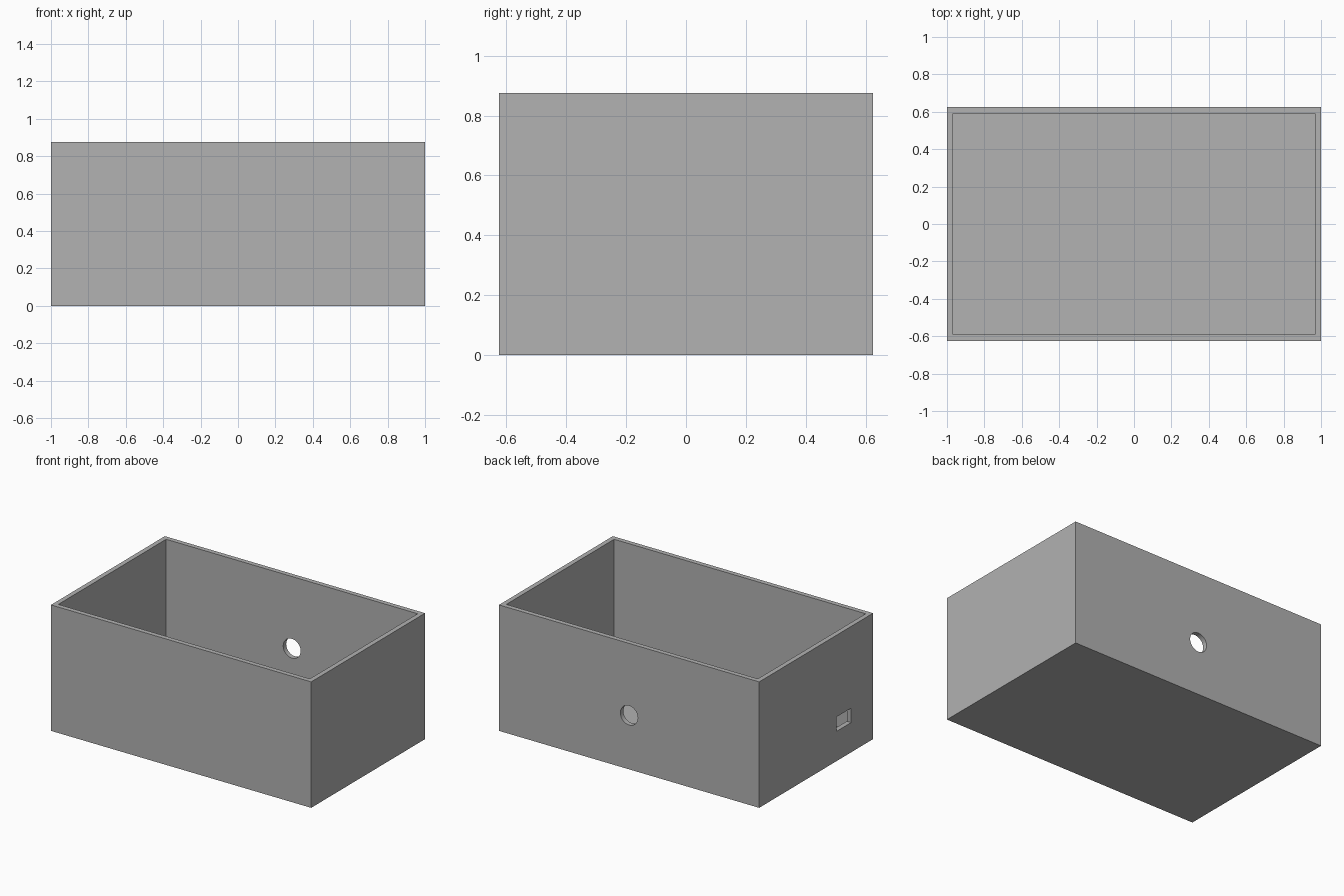
import bpy
from math import radians

cube = bpy.data.objects.get("Cube")
if cube:
    bpy.data.objects.remove(cube, do_unlink=True)

LENGTH, DEPTH, HEIGHT, WALL = 2.0, 1.25, 0.875, 0.0333

grey = bpy.data.materials.new("plain grey")
grey.use_nodes = True
grey.diffuse_color = (0.445, 0.445, 0.445, 1)
grey.node_tree.nodes["Principled BSDF"].inputs["Base Color"].default_value = grey.diffuse_color


def block(name, size, location):
    bpy.ops.mesh.primitive_cube_add(size=1, location=location)
    obj = bpy.context.object
    obj.name = name
    obj.scale = size
    bpy.ops.object.transform_apply(location=False, rotation=False, scale=True)
    obj.data.materials.append(grey)
    return obj


def cut(target, cutter):
    mod = target.modifiers.new(cutter.name, 'BOOLEAN')
    mod.operation = 'DIFFERENCE'
    mod.solver = 'EXACT'
    mod.object = cutter
    cutter.hide_render = True
    bpy.context.view_layer.objects.active = target
    bpy.ops.object.modifier_apply(modifier=mod.name)
    bpy.data.objects.remove(cutter, do_unlink=True)


# Open-topped box
box = block("open_box", (LENGTH, DEPTH, HEIGHT), (0, 0, HEIGHT / 2))
cut(box, block("cavity", (LENGTH - 2 * WALL, DEPTH - 2 * WALL, HEIGHT),
               (0, 0, HEIGHT / 2 + WALL)))

# Round cable hole in the middle of the back wall
bpy.ops.mesh.primitive_cylinder_add(vertices=48, radius=0.067, depth=0.2,
                                    location=(0, DEPTH / 2, 0.375),
                                    rotation=(radians(90), 0, 0))
round_hole = bpy.context.object
round_hole.name = "round_hole"
round_hole.data.materials.append(grey)
cut(box, round_hole)

# Rectangular port in the end wall at -x
cut(box, block("port_hole", (0.2, 0.16, 0.1), (-LENGTH / 2, -0.304, 0.257)))

# Smooth the hole wall, keep the box edges sharp
bpy.ops.object.select_all(action='DESELECT')
box.select_set(True)
bpy.context.view_layer.objects.active = box
bpy.ops.object.shade_smooth_by_angle(angle=radians(30))
